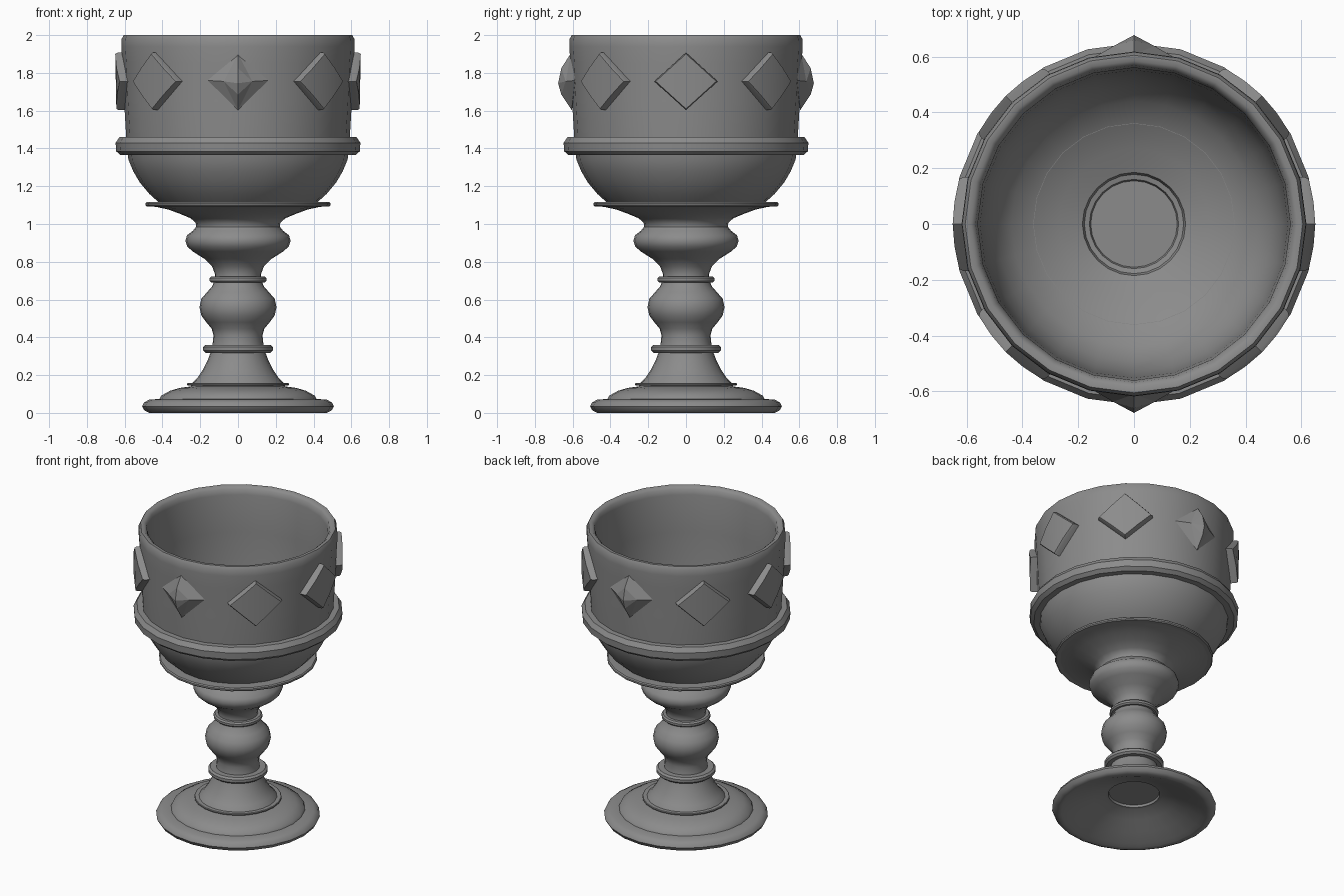
import bpy, bmesh, math
from mathutils import Matrix

if "Cube" in bpy.data.objects:
    bpy.data.objects.remove(bpy.data.objects["Cube"])

SIDES = 24
metal = bpy.data.materials.new("dark_metal")
metal.diffuse_color = (0.26, 0.26, 0.26, 1)
metal.use_nodes = True
metal.node_tree.nodes["Principled BSDF"].inputs["Base Color"].default_value = metal.diffuse_color


def finish(name, bm, angle):
    bmesh.ops.recalc_face_normals(bm, faces=bm.faces[:])
    me = bpy.data.meshes.new(name)
    bm.to_mesh(me)
    bm.free()
    me.materials.append(metal)
    ob = bpy.data.objects.new(name, me)
    bpy.context.collection.objects.link(ob)
    bpy.ops.object.select_all(action='DESELECT')
    ob.select_set(True)
    bpy.context.view_layer.objects.active = ob
    if angle:
        bpy.ops.object.shade_smooth_by_angle(angle=math.radians(angle))
    return ob


def lathe(name, profile, closed=False, angle=42):
    bm = bmesh.new()
    rings = []
    for r, z in profile:
        if r == 0:
            rings.append([bm.verts.new((0, 0, z))] * SIDES)
        else:
            rings.append([bm.verts.new((r * math.cos(2 * math.pi * i / SIDES),
                                        r * math.sin(2 * math.pi * i / SIDES), z))
                          for i in range(SIDES)])
    pairs = list(zip(rings, rings[1:]))
    if closed:
        pairs.append((rings[-1], rings[0]))
    for a, b in pairs:
        for i in range(SIDES):
            j = (i + 1) % SIDES
            bm.faces.new(list(dict.fromkeys((a[i], a[j], b[j], b[i]))))
    return finish(name, bm, angle)


# Foot with hollow underside
lathe("foot", [(0, 0.14), (0.155, 0.14), (0.16, 0.125), (0.178, 0.122), (0.25, 0.09),
               (0.34, 0.05), (0.42, 0.015), (0.45, 0.005), (0.47, 0), (0.495, 0.012),
               (0.508, 0.035), (0.498, 0.055), (0.47, 0.07), (0.415, 0.074), (0.408, 0.09),
               (0.36, 0.117), (0.31, 0.132), (0.25, 0.14), (0.22, 0.145)])

# Stem with two knops, flaring out under the cup flange
lathe("stem", [(0.25, 0.14), (0.24, 0.16), (0.215, 0.185), (0.185, 0.23), (0.16, 0.28),
               (0.145, 0.32), (0.135, 0.36), (0.13, 0.41), (0.139, 0.445), (0.168, 0.48),
               (0.194, 0.515), (0.204, 0.56), (0.194, 0.605), (0.163, 0.64), (0.137, 0.67),
               (0.125, 0.7), (0.122, 0.735), (0.137, 0.775), (0.177, 0.815),
               (0.24, 0.855), (0.268, 0.88), (0.279, 0.91), (0.27, 0.94),
               (0.238, 0.965), (0.222, 0.985), (0.224, 1.005), (0.25, 1.03),
               (0.31, 1.055), (0.37, 1.077), (0.43, 1.09), (0.484, 1.096)])

# Cup: outer wall, rounded rim, inner wall and floor with a small step
lathe("cup", [(0.39, 1.09), (0.42, 1.115), (0.47, 1.16), (0.52, 1.22), (0.555, 1.28),
              (0.58, 1.34), (0.588, 1.4), (0.592, 1.46), (0.603, 1.65), (0.612, 1.85),
              (0.618, 1.94), (0.616, 1.98), (0.605, 2.0), (0.585, 2.0), (0.568, 1.985),
              (0.56, 1.95), (0.552, 1.7), (0.545, 1.45), (0.53, 1.34), (0.495, 1.24),
              (0.44, 1.17), (0.36, 1.115), (0.27, 1.075), (0.185, 1.045),
              (0.178, 1.022), (0.16, 1.018), (0.155, 1.002), (0, 1.002)])

# Decorative collars: name, inner radius, outer radius, bottom, top
for name, r0, r1, z0, z1 in [("foot_disc", 0.22, 0.27, 0.145, 0.157),
                             ("lower_collar", 0.12, 0.184, 0.318, 0.36),
                             ("upper_collar", 0.11, 0.151, 0.69, 0.722),
                             ("cup_flange", 0.36, 0.49, 1.093, 1.116)]:
    b = (z1 - z0) * 0.28
    lathe(name, [(r0, z0), (r1 - b, z0), (r1, z0 + b), (r1, z1 - b),
                 (r1 - b, z1), (r0, z1)], closed=True, angle=30)

# Stepped band round the cup
lathe("cup_band", [(0.56, 1.365), (0.622, 1.365), (0.645, 1.385), (0.648, 1.43),
                   (0.628, 1.46), (0.57, 1.46)], closed=True, angle=30)


def place(bm, a):
    # local +x is outward
    bm.transform(Matrix.Rotation(a, 4, 'Z') @ Matrix.Translation((0, 0, 1.755)))


def curved_gem(name, a):
    # thin diamond wrapped round the cup wall
    bm = bmesh.new()
    steps = [-1, -0.5, 0, 0.5, 1]
    outline = [(s, 1 - abs(s)) for s in steps] + [(s, abs(s) - 1) for s in (0.5, 0, -0.5)]
    loops = []
    for r, w, h in [(0.575, 0.168, 0.152), (0.635, 0.168, 0.152), (0.647, 0.16, 0.145)]:
        loops.append([bm.verts.new((math.sqrt(r * r - (y * w) ** 2) + z * h * 0.02,
                                    y * w, z * h)) for y, z in outline])
    for p, q in zip(loops, loops[1:]):
        for i in range(8):
            j = (i + 1) % 8
            bm.faces.new((p[i], p[j], q[j], q[i]))
    for l in (loops[0], loops[-1]):
        bm.faces.new((l[0], l[1], l[7]))
        bm.faces.new((l[1], l[2], l[6], l[7]))
        bm.faces.new((l[2], l[3], l[5], l[6]))
        bm.faces.new((l[3], l[4], l[5]))
    place(bm, a)
    finish(name, bm, 30)


def pointed_gem(name, a):
    bm = bmesh.new()
    v = lambda x, y, z: bm.verts.new((x, y, z))
    apex, top, bottom = v(0.677, 0, -0.01), v(0.61, 0, 0.148), v(0.605, 0, -0.152)
    up, down = v(0.66, 0, 0.07), v(0.66, 0, -0.07)
    back = v(0.57, 0, 0)
    for s in (1, -1):
        # concave side ridge, convex upright ridge
        tip, mid = v(0.588, s * 0.16, 0.005), v(0.637, s * 0.075, 0.0)
        for f in [(apex, up, mid), (up, top, mid), (top, tip, mid),
                  (apex, down, mid), (down, bottom, mid), (bottom, tip, mid),
                  (top, tip, back), (bottom, tip, back)]:
            bm.faces.new(f)
    place(bm, a)
    finish(name, bm, 0)


# Eight gems: pointed at front and back, flat elsewhere
for k in range(8):
    make = pointed_gem if k in (2, 6) else curved_gem
    make("gem_%d" % (k + 1), k * math.pi / 4)
